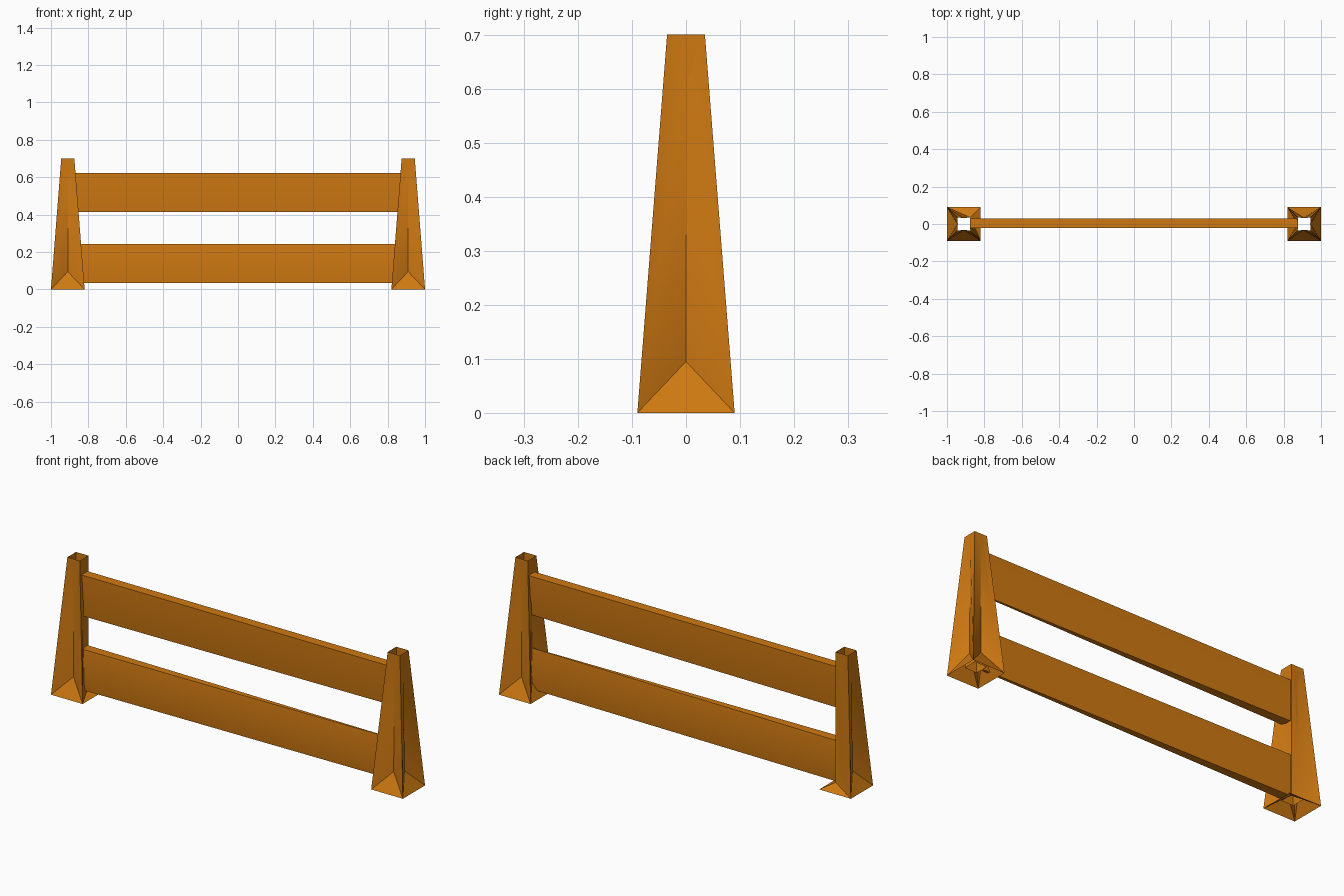
import bpy, bmesh
from mathutils import Matrix, Vector

if "Cube" in bpy.data.objects:
    bpy.data.objects.remove(bpy.data.objects["Cube"])

wood = bpy.data.materials.new("warm_orange_wood")
wood.diffuse_color = (0.62, 0.19, 0.006, 1)
wood.use_nodes = True
wood.node_tree.nodes["Principled BSDF"].inputs["Base Color"].default_value = wood.diffuse_color


def finish(name, bm):
    bmesh.ops.remove_doubles(bm, verts=bm.verts, dist=0.0005)
    mesh = bpy.data.meshes.new(name)
    bm.to_mesh(mesh)
    bm.free()
    mesh.materials.append(wood)
    obj = bpy.data.objects.new(name, mesh)
    bpy.context.collection.objects.link(obj)
    bpy.ops.object.select_all(action='DESELECT')
    obj.select_set(True)
    bpy.context.view_layer.objects.active = obj
    bpy.ops.object.shade_smooth_by_angle(angle=0.6)
    return obj


# Hollow tapered post: each side is pinched into a valley, open at both ends
def post(name, x, straight_corner=False):
    bm = bmesh.new()
    for i in range(4):
        rot = Matrix.Rotation(i * 1.5707963, 4, 'Z')

        def v(a, b, z):
            return bm.verts.new(rot @ Vector((a, b, z)) + Vector((x, 0, 0)))
        base_l, base_r = v(0.09, -0.09, 0), v(0.09, 0.09, 0)
        top_l, top_r = v(0.035, -0.035, 0.7), v(0.035, 0.035, 0.7)
        low, high = v(0.036, 0, 0.095), v(0.032, 0, 0.64)
        bm.faces.new((top_r, top_l, high))
        # the inner back corner of one post drops straight down to a small foot
        if straight_corner and i == 0:
            col = v(0.035, 0.035, 0.03)
            bm.faces.new((top_r, high, low, col))
            bm.faces.new((base_l, base_r, col))
            bm.faces.new((base_l, col, low))
        else:
            bm.faces.new((base_r, top_r, high))
            bm.faces.new((base_r, high, low))
        if straight_corner and i == 1:
            col = v(0.035, -0.035, 0.03)
            bm.faces.new((top_l, col, low, high))
            bm.faces.new((base_l, base_r, col))
            bm.faces.new((base_r, low, col))
        else:
            bm.faces.new((top_l, base_l, high))
            bm.faces.new((base_l, low, high))
        if not (straight_corner and i < 2):
            bm.faces.new((base_l, base_r, low))
    return finish(name, bm)


# Square sleeve inside each post
def sleeve(name, x):
    bm = bmesh.new()
    bmesh.ops.create_cube(bm, size=1)
    ends = [f for f in bm.faces if abs(f.normal.z) > 0.5]
    bmesh.ops.delete(bm, geom=ends, context='FACES_ONLY')
    bmesh.ops.scale(bm, vec=(0.068, 0.068, 0.66), verts=bm.verts)
    bmesh.ops.translate(bm, vec=(x, 0, 0.365), verts=bm.verts)
    return finish(name, bm)


# Boards between the posts: square at the left, narrowing at the right end
def rail(name, z0, z1, right_top, right_bottom):
    bm = bmesh.new()
    mid = (z0 + z1) / 2
    rings = []
    for x, top, bottom in ((-0.875, 0.025, 0.025),
                           (0.875, right_top, right_bottom)):
        section = ((-bottom, z0), (bottom, z0), (0.025, mid),
                   (top, z1), (-top, z1), (-0.025, mid))
        rings.append([bm.verts.new((x, 0.004 + y, z)) for y, z in section])
    a, b = rings
    for i in range(6):
        j = (i + 1) % 6
        bm.faces.new((a[i], b[i], b[j], a[j]))
    bm.faces.new(a)
    bm.faces.new(b[::-1])
    return finish(name, bm)


for side, x in (("left", -0.91), ("right", 0.91)):
    post(side + "_post", x, straight_corner=x < 0)
    sleeve(side + "_sleeve", x)
rail("lower_rail", 0.033, 0.242, 0.002, 0.006)
rail("upper_rail", 0.413, 0.622, 0.025, 0.004)
